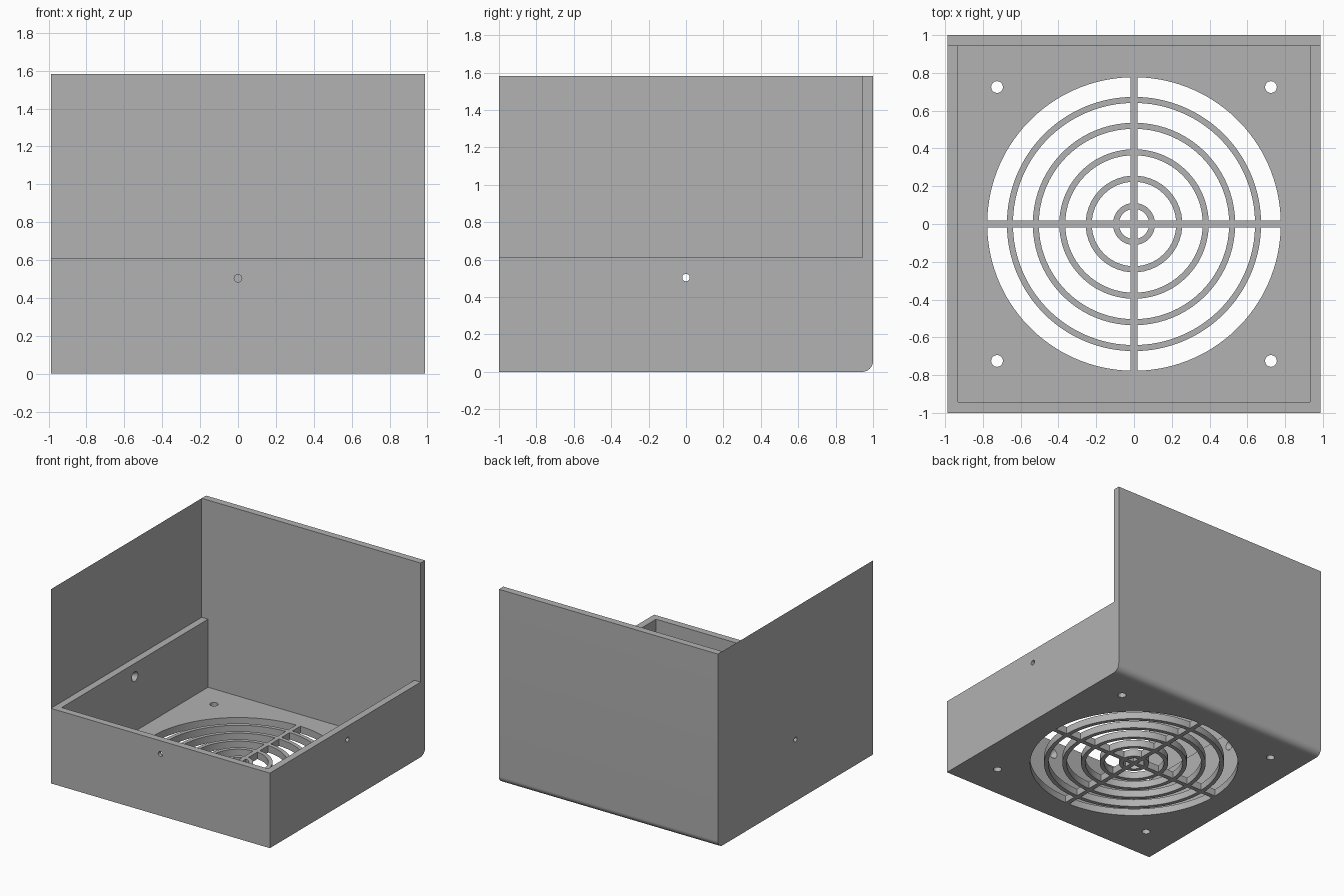
import bpy, bmesh, math
from mathutils import Matrix, Vector

if "Cube" in bpy.data.objects:
    bpy.data.objects.remove(bpy.data.objects["Cube"])

W, T, LOW, HIGH, R = 0.988, 0.057, 0.612, 1.583, 0.058

grey = bpy.data.materials.new("plain grey")
grey.diffuse_color = (0.445, 0.445, 0.445, 1)
grey.use_nodes = True
grey.node_tree.nodes["Principled BSDF"].inputs["Base Color"].default_value = grey.diffuse_color


def make(name, bm):
    bmesh.ops.recalc_face_normals(bm, faces=bm.faces)
    mesh = bpy.data.meshes.new(name)
    bm.to_mesh(mesh)
    bm.free()
    mesh.materials.append(grey)
    ob = bpy.data.objects.new(name, mesh)
    bpy.context.collection.objects.link(ob)
    return ob


def prism(bm, points, direction):
    """Extrude a closed outline along a direction."""
    face = bm.faces.new([bm.verts.new(p) for p in points])
    out = bmesh.ops.extrude_face_region(bm, geom=[face])
    verts = [v for v in out["geom"] if isinstance(v, bmesh.types.BMVert)]
    bmesh.ops.translate(bm, verts=verts, vec=direction)


def cone(bm, r1, r2, depth, matrix):
    bmesh.ops.create_cone(bm, cap_ends=True, segments=24, radius1=r1,
                          radius2=r2, depth=depth, matrix=matrix)


def cut(ob, cutter):
    cutter.hide_render = True
    cutter.hide_set(True)
    mod = ob.modifiers.new(cutter.name, "BOOLEAN")
    mod.operation, mod.solver, mod.object = "DIFFERENCE", "EXACT", cutter


# Housing: side profile with a rounded lower back edge
profile = [(-1, 0)]
for i in range(13):
    a = math.radians(-90 + 90 * i / 12)
    profile.append((1 - R + R * math.cos(a), R + R * math.sin(a)))
profile += [(1, HIGH), (1 - T, HIGH), (1 - T, LOW), (-1, LOW)]
bm = bmesh.new()
prism(bm, [(-W, y, z) for y, z in profile], (2 * W, 0, 0))
housing = make("housing", bm)

# Open inside of the tray
bm = bmesh.new()
i, j = W - T, 1 - T
prism(bm, [(-i, -j, T), (i, -j, T), (i, j, T), (-i, j, T)], (0, 0, 0.8))
cut(housing, make("cavity_cutter", bm))

# Grille: ring gaps split in four by the cross bars
bm = bmesh.new()
half = 0.018
gaps = [(0, 0.08), (0.112, 0.224), (0.256, 0.364),
        (0.396, 0.504), (0.536, 0.641), (0.673, 0.777)]


def arc(r):
    off = math.asin(half / r)
    n = max(6, int(r * 40))
    for k in range(n + 1):
        a = off + (math.pi / 2 - 2 * off) * k / n
        yield Vector((r * math.cos(a), r * math.sin(a), -0.1))


for inner, outer in gaps:
    pts = list(arc(outer))
    pts += list(arc(inner))[::-1] if inner else [Vector((half, half, -0.1))]
    for q in range(4):
        turn = Matrix.Rotation(q * math.pi / 2, 4, "Z")
        prism(bm, [turn @ p for p in pts], (0, 0, 0.3))

# Corner mounting holes
for x in (-0.725, 0.725):
    for y in (-0.725, 0.725):
        cone(bm, 0.031, 0.031, 0.3, Matrix.Translation((x, y, 0.05)))
cut(housing, make("grille_cutter", bm))

# Countersunk screw holes in the front and both sides
bm = bmesh.new()
for turn, dist in ((-90, 1), (0, W), (180, W)):
    m = (Matrix.Rotation(math.radians(turn), 4, "Z")
         @ Matrix.Translation((dist - T / 2, 0, 0.504))
         @ Matrix.Rotation(math.pi / 2, 4, "Y"))
    rings = []
    for r, d in ((0.042, -T / 2 - 0.004), (0.02, 0.005), (0.02, T)):
        rings.append([bm.verts.new(m @ Vector((r * math.cos(k * math.pi / 12),
                      r * math.sin(k * math.pi / 12), d))) for k in range(24)])
    for a, b in zip(rings, rings[1:]):
        for k in range(24):
            n = (k + 1) % 24
            bm.faces.new((a[k], a[n], b[n], b[k]))
    bm.faces.new(rings[0])
    bm.faces.new(rings[-1])
cut(housing, make("screw_hole_cutter", bm))

# Paper-thin tall panel above the left wall
bm = bmesh.new()
bm.faces.new([bm.verts.new((-W, y, z)) for y, z in
              ((-1, LOW), (-1, HIGH), (1 - T, HIGH), (1 - T, LOW))])
make("left_panel", bm)

# Smooth the curved surfaces, keep real edges sharp
bpy.ops.object.select_all(action="DESELECT")
housing.select_set(True)
bpy.context.view_layer.objects.active = housing
for mod in list(housing.modifiers):
    bpy.ops.object.modifier_apply(modifier=mod.name)
bpy.ops.object.shade_smooth_by_angle(angle=math.radians(30))
